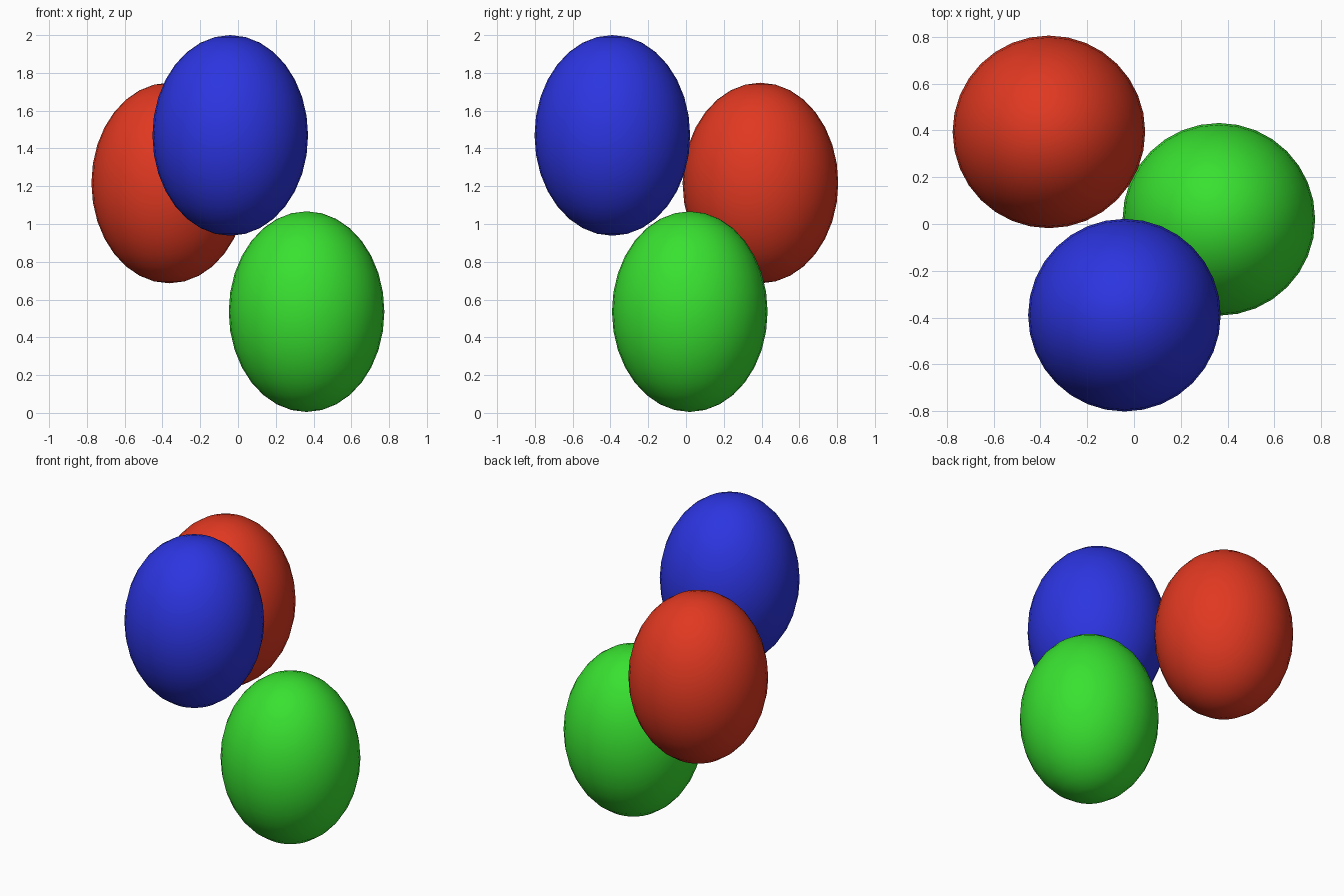
import bpy

if "Cube" in bpy.data.objects:
    bpy.data.objects.remove(bpy.data.objects["Cube"])

RADIUS, HALF_HEIGHT = 0.412, 0.531


def balloon(name, centre, colour):
    """Smooth upright ellipsoid with its own colour."""
    bpy.ops.mesh.primitive_uv_sphere_add(segments=32, ring_count=16, radius=1, location=centre)
    obj = bpy.context.object
    obj.name = name
    obj.scale = (RADIUS, RADIUS, HALF_HEIGHT)
    bpy.ops.object.transform_apply(location=False, rotation=False, scale=True)
    bpy.ops.object.shade_smooth()
    mat = bpy.data.materials.new(name + "_colour")
    mat.diffuse_color = (*colour, 1)
    mat.use_nodes = True
    mat.node_tree.nodes["Principled BSDF"].inputs["Base Color"].default_value = mat.diffuse_color
    obj.data.materials.append(mat)


# Cluster of three balloons at different heights
balloon("red_balloon", (-0.364, 0.394, 1.217), (0.75, 0.04, 0.015))
balloon("green_balloon", (0.363, 0.02, 0.536), (0.04, 0.75, 0.03))
balloon("blue_balloon", (-0.041, -0.39, 1.469), (0.025, 0.035, 0.75))
